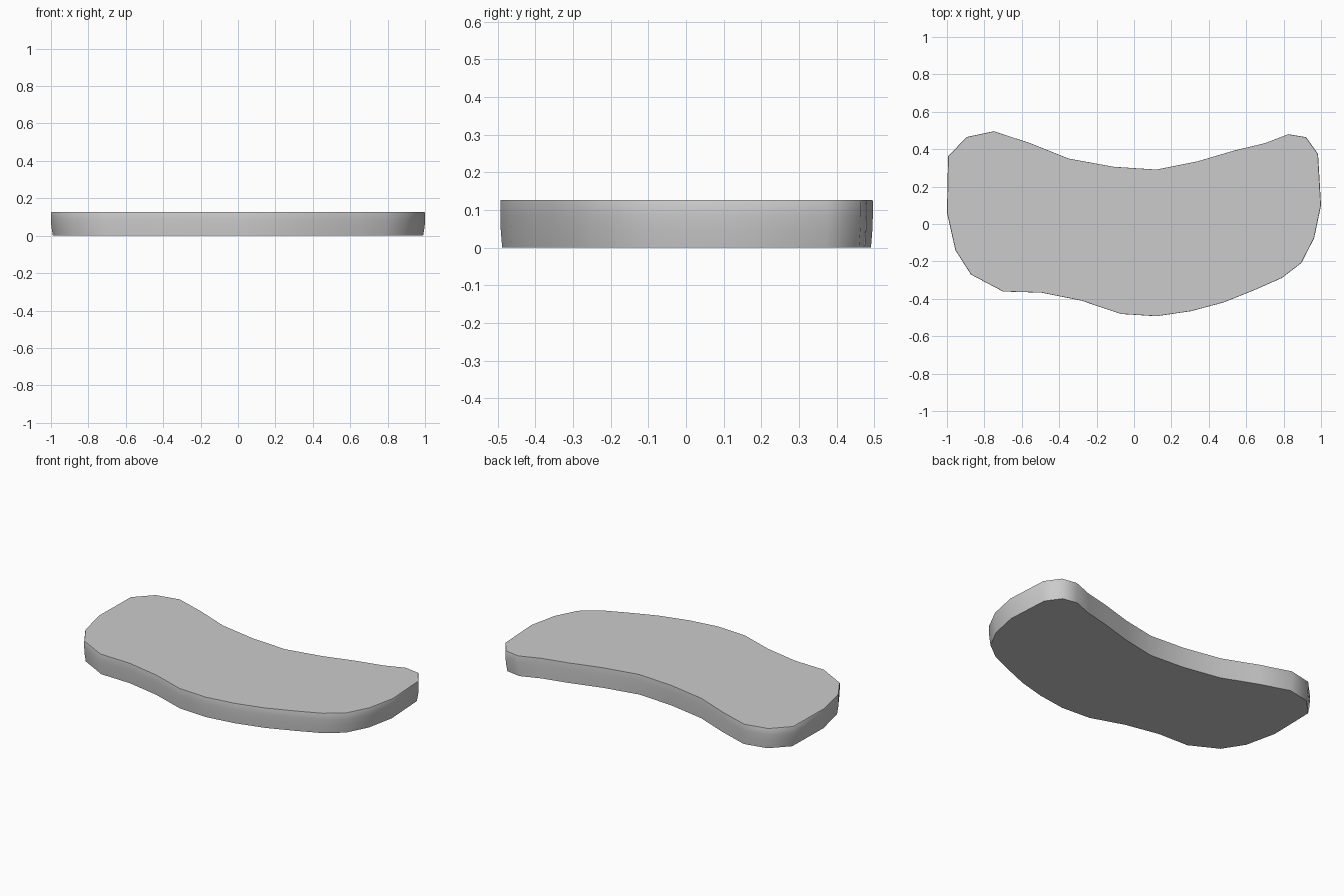
import bpy, bmesh, math

if "Cube" in bpy.data.objects:
    bpy.data.objects.remove(bpy.data.objects["Cube"])

# Outline of the curved slab, counter-clockwise seen from above
OUTLINE = [
    (-0.75, 0.496), (-0.895, 0.465), (-0.994, 0.362), (-1.0, 0.06),
    (-0.955, -0.14), (-0.872, -0.27), (-0.70, -0.361), (-0.495, -0.367),
    (-0.28, -0.41), (-0.07, -0.481), (0.12, -0.493), (0.305, -0.466),
    (0.48, -0.419), (0.64, -0.355), (0.79, -0.289), (0.895, -0.208),
    (0.963, -0.076), (1.0, 0.10), (0.984, 0.375), (0.92, 0.464),
    (0.825, 0.48), (0.70, 0.432), (0.54, 0.394), (0.34, 0.335),
    (0.12, 0.291), (-0.11, 0.306), (-0.35, 0.35), (-0.56, 0.434),
]
# Side section: (height, scale of outline), slightly tucked in at the bottom
SECTION = [(0.0, 0.99), (0.05, 0.998), (0.085, 1.0), (0.122, 1.0), (0.126, 0.998)]

bm = bmesh.new()
rings = [[bm.verts.new((x * s, y * s, z)) for x, y in OUTLINE] for z, s in SECTION]

# Side wall
n = len(OUTLINE)
for low, high in zip(rings, rings[1:]):
    for i in range(n):
        j = (i + 1) % n
        bm.faces.new((low[i], low[j], high[j], high[i]))

# Flat top and bottom
bm.faces.new(rings[-1])
bm.faces.new(rings[0][::-1])
bmesh.ops.recalc_face_normals(bm, faces=bm.faces)

mesh = bpy.data.meshes.new("curved_slab")
bm.to_mesh(mesh)
bm.free()
slab = bpy.data.objects.new("curved_slab", mesh)
bpy.context.collection.objects.link(slab)

# Smooth sides, crisp rims
bpy.context.view_layer.objects.active = slab
slab.select_set(True)
bpy.ops.object.shade_smooth_by_angle(angle=math.radians(50))
